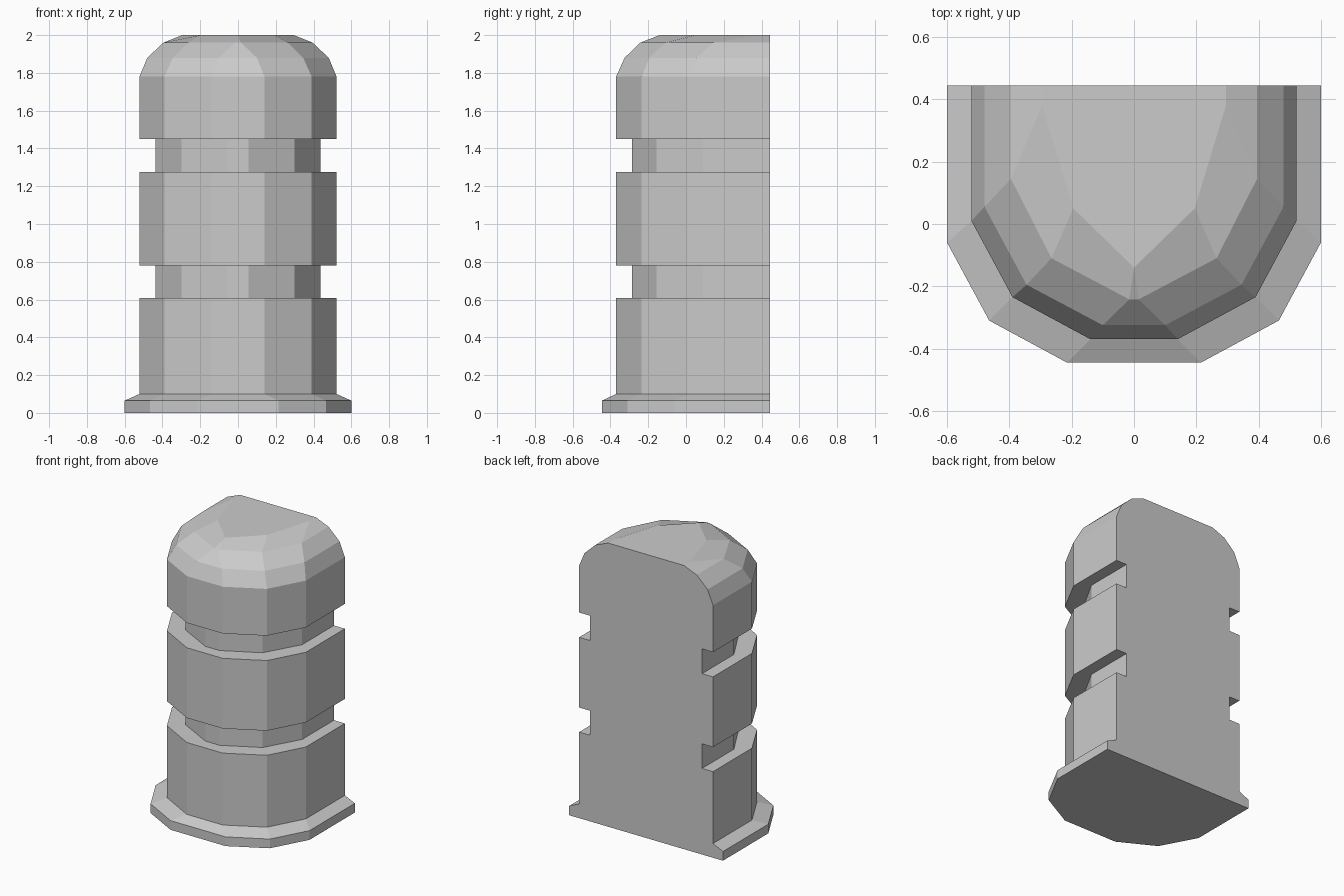
import bpy, bmesh

if "Cube" in bpy.data.objects:
    bpy.data.objects.remove(bpy.data.objects["Cube"])

BACK = 0.445

# Half outlines (front to side), named by the zone they belong to
FLANGE = [(0.215, -0.445), (0.465, -0.31), (0.60, -0.06)]
BODY = [(0.14, -0.37), (0.39, -0.235), (0.522, 0.01)]
GROOVE = [(0.055, -0.285), (0.30, -0.155), (0.437, 0.09)]
DOME_LOW = [(0.10, -0.325), (0.345, -0.195), (0.48, 0.055)]
DOME_MID = [(0.015, -0.242), (0.265, -0.11), (0.395, 0.145)]
DOME_TOP = [(0.0, -0.14), (0.195, 0.05), (0.295, 0.38)]

# Stack of outlines from the ground to the crown
LEVELS = [
    (0.0, FLANGE), (0.065, FLANGE), (0.10, BODY),
    (0.607, BODY), (0.607, GROOVE), (0.78, GROOVE), (0.78, BODY),
    (1.275, BODY), (1.275, GROOVE), (1.45, GROOVE), (1.45, BODY),
    (1.78, BODY), (1.88, DOME_LOW), (1.96, DOME_MID), (2.0, DOME_TOP),
]


def add_ring(bm, z, half):
    """Mirror a half outline and run it straight to the flat back."""
    right = half + [(half[-1][0], BACK)]
    left = [(-x, y) for x, y in reversed(right)]
    return [bm.verts.new((x, y, z)) for x, y in left + right]


bm = bmesh.new()
rings = [add_ring(bm, z, half) for z, half in LEVELS]

# Faceted walls, ledges and dome
for low, high in zip(rings, rings[1:]):
    for i in range(len(low) - 1):
        bm.faces.new((low[i], low[i + 1], high[i + 1], high[i]))

# Underside, crown and flat back
bm.faces.new(list(reversed(rings[0])))
bm.faces.new(rings[-1])
bm.faces.new([r[-1] for r in rings] + [r[0] for r in reversed(rings)])

bmesh.ops.remove_doubles(bm, verts=bm.verts[:], dist=0.0001)
bmesh.ops.recalc_face_normals(bm, faces=bm.faces[:])

mesh = bpy.data.meshes.new("grooved_post")
bm.to_mesh(mesh)
bm.free()
post = bpy.data.objects.new("grooved_post", mesh)
bpy.context.collection.objects.link(post)
